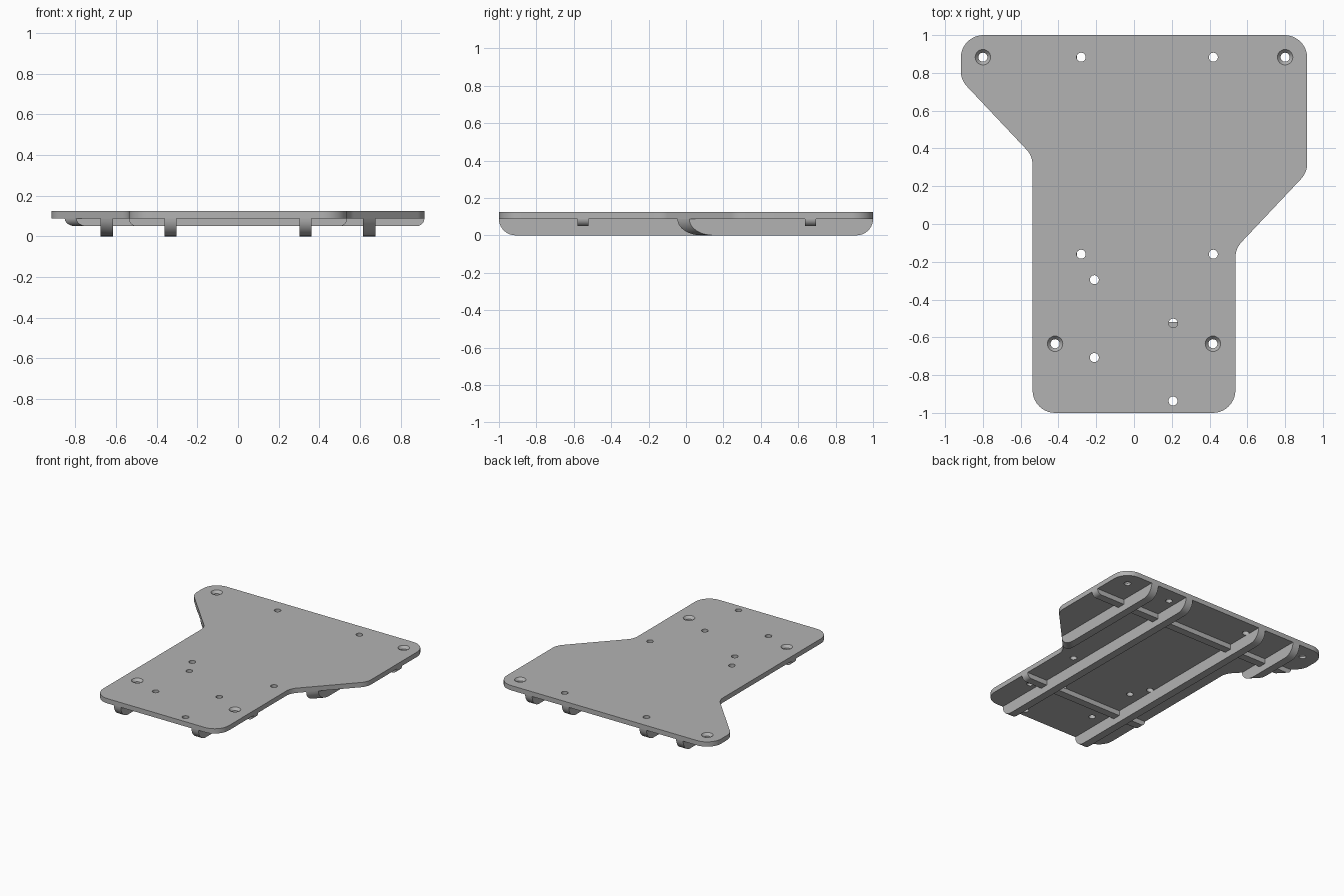
import bpy
import bmesh
from math import sin, cos, pi, sqrt
from mathutils import Vector

if "Cube" in bpy.data.objects:
    bpy.data.objects.remove(bpy.data.objects["Cube"], do_unlink=True)

TOP, UNDER, CROSS_BOTTOM = 0.125, 0.088, 0.05
CORNER_RADIUS, RIB_WIDTH = 0.12, 0.06
CORNERS = [(-0.537, -1), (0.537, -1), (0.537, -0.13), (0.917, 0.273),
           (0.917, 1), (-0.917, 1), (-0.917, 0.763), (-0.537, 0.36)]

grey = bpy.data.materials.new("light_grey")
grey.use_nodes = True
grey.diffuse_color = (0.45, 0.45, 0.45, 1)
grey.node_tree.nodes["Principled BSDF"].inputs["Base Color"].default_value = grey.diffuse_color


def outline(inset=0.0, steps=10):
    """Rounded plate outline, moved inward by inset."""
    pts = [Vector(c) for c in CORNERS]
    result = []
    for i, p in enumerate(pts):
        a = (p - pts[i - 1]).normalized()
        b = (pts[(i + 1) % len(pts)] - p).normalized()
        na, nb = Vector((-a.y, a.x)), Vector((-b.y, b.x))
        turn = 1 if a.x * b.y - a.y * b.x > 0 else -1
        # arc centre stays fixed while the radius changes with the inset
        centre = p + (na + nb) * (turn * CORNER_RADIUS / (1 + na.dot(nb)))
        radius = CORNER_RADIUS - turn * inset
        angle = na.angle(nb)
        for k in range(steps + 1):
            t = k / steps
            n = (na * sin((1 - t) * angle) + nb * sin(t * angle)) / sin(angle)
            result.append(centre - n * turn * radius)
    return result


def loft(bm, rings):
    """Closed solid through a stack of (points, z) loops."""
    loops = [[bm.verts.new((p[0], p[1], z)) for p in pts] for pts, z in rings]
    for low, high in zip(loops, loops[1:]):
        n = len(low)
        for i in range(n):
            j = (i + 1) % n
            bm.faces.new((low[i], low[j], high[j], high[i]))
    bm.faces.new(loops[0][::-1])
    bm.faces.new(loops[-1])


def make_object(name, bm):
    mesh = bpy.data.meshes.new(name)
    bmesh.ops.recalc_face_normals(bm, faces=bm.faces)
    bm.to_mesh(mesh)
    bm.free()
    obj = bpy.data.objects.new(name, mesh)
    bpy.context.collection.objects.link(obj)
    mesh.materials.append(grey)
    return obj


def select_only(obj):
    bpy.ops.object.select_all(action='DESELECT')
    obj.select_set(True)
    bpy.context.view_layer.objects.active = obj


def boolean(obj, tool, operation):
    select_only(obj)
    mod = obj.modifiers.new("cut", 'BOOLEAN')
    mod.object, mod.operation, mod.solver = tool, operation, 'EXACT'
    bpy.ops.object.modifier_apply(modifier=mod.name)
    bpy.ops.object.shade_smooth_by_angle(angle=pi / 6)


def circle(x, y, r, n=24):
    return [(x + r * cos(2 * pi * k / n), y + r * sin(2 * pi * k / n)) for k in range(n)]


# Top plate
bm = bmesh.new()
loft(bm, [(outline(), UNDER), (outline(), TOP)])
plate = make_object("top_plate", bm)

# Mounting holes: plain ones and countersunk ones
plain = [(-0.28, 0.883), (0.42, 0.883), (-0.28, -0.16), (0.42, -0.16),
         (-0.21, -0.295), (-0.21, -0.707), (0.207, -0.525), (0.207, -0.937)]
countersunk = [(-0.8, 0.883), (0.8, 0.883), (-0.418, -0.634), (0.418, -0.634)]
bm = bmesh.new()
for x, y in plain:
    loft(bm, [(circle(x, y, 0.024), 0), (circle(x, y, 0.024), 0.2)])
for x, y in countersunk:
    loft(bm, [(circle(x, y, r), z) for r, z in
              ((0.024, 0), (0.024, TOP - 0.02), (0.041, TOP), (0.041, 0.2))])
holes = make_object("hole_cutter", bm)
boolean(plate, holes, 'DIFFERENCE')
bpy.data.objects.remove(holes, do_unlink=True)


def rib_envelope(bottom, steps=10):
    """Outline solid below the plate with a rounded lower edge."""
    r = UNDER - bottom
    rings = []
    for k in range(steps + 1):
        a = pi / 2 * k / steps
        rings.append((outline(r * (1 - sin(a))), UNDER - r * cos(a)))
    bm = bmesh.new()
    loft(bm, rings)
    return make_object("rib_envelope", bm)


def rib(name, x, y, size_x, size_y, envelope):
    bm = bmesh.new()
    bmesh.ops.create_cube(bm, size=1)
    bmesh.ops.scale(bm, vec=(size_x, size_y, 0.4), verts=bm.verts)
    bmesh.ops.translate(bm, vec=(x, y, 0.1), verts=bm.verts)
    boolean(make_object(name, bm), envelope, 'INTERSECT')


# Deep ribs running front to back
deep = rib_envelope(0)
for side, s in (("left", 1), ("right", -1)):
    rib("inner_rib_" + side, s * 0.332, 0, RIB_WIDTH, 2.4, deep)
    rib("outer_rib_" + side, s * 0.646, 0, RIB_WIDTH, 2.4, deep)

# Shallow ribs running side to side
shallow = rib_envelope(CROSS_BOTTOM)
rib("front_cross_rib", 0, -0.55, 2.4, RIB_WIDTH, shallow)
rib("back_cross_rib", 0, 0.665, 2.4, RIB_WIDTH, shallow)

for tool in (deep, shallow):
    bpy.data.objects.remove(tool, do_unlink=True)
